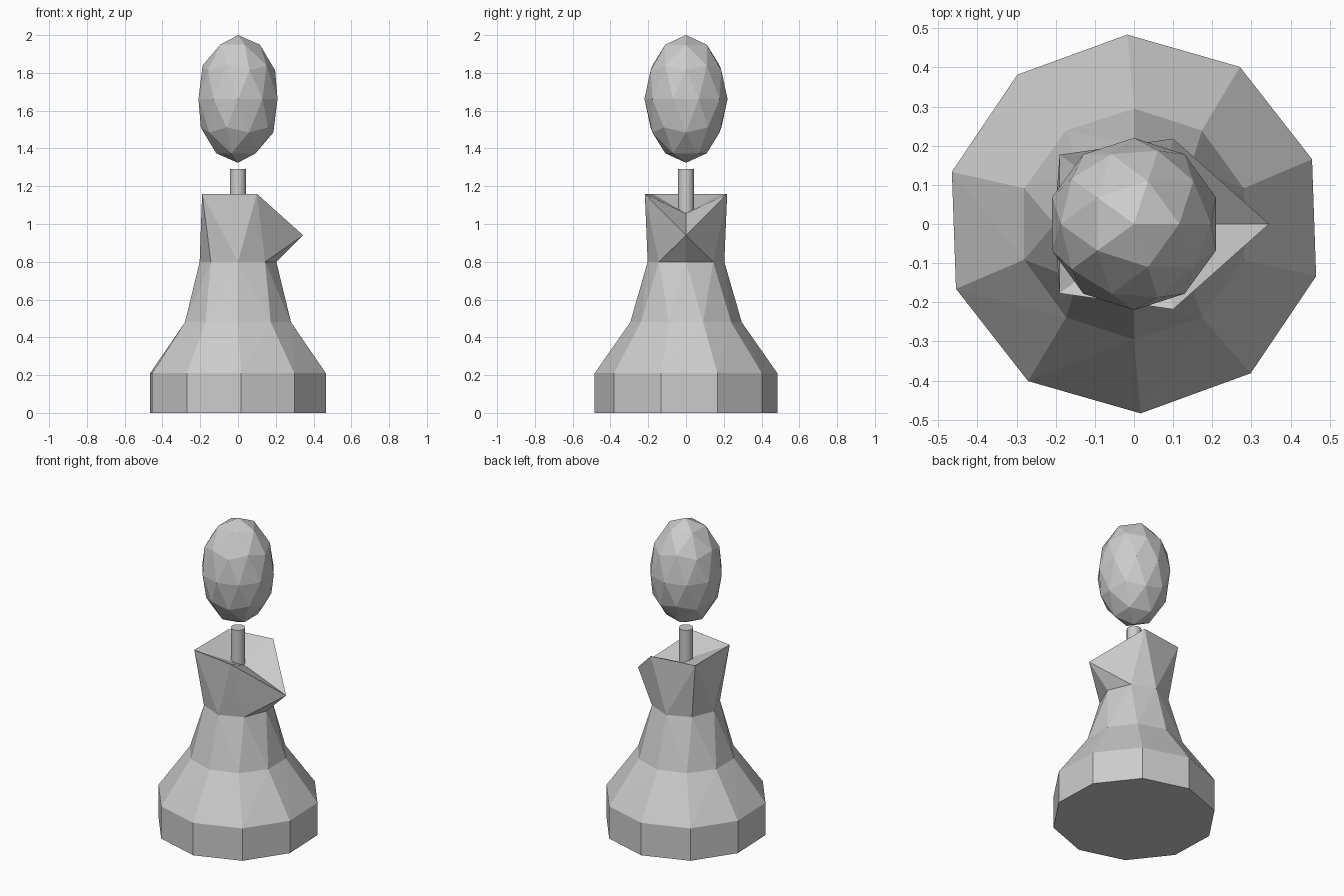
import bpy, bmesh
from math import cos, sin, radians

if "Cube" in bpy.data.objects:
    bpy.data.objects.remove(bpy.data.objects["Cube"])


def ring(n, r, z, start):
    return [(r * cos(radians(start + 360 * i / n)),
             r * sin(radians(start + 360 * i / n)), z) for i in range(n)]


def section(bm, points, keep):
    """Skin a convex section between two outlines, dropping unwanted caps."""
    verts = [bm.verts.new(p) for p in points]
    bmesh.ops.convex_hull(bm, input=verts)
    mine = set(verts)
    drop = [f for f in bm.faces if f.verts[0] in mine and not keep([v.co.z for v in f.verts])]
    bmesh.ops.delete(bm, geom=drop, context='FACES')


def no_caps(zs):
    return max(zs) - min(zs) > 0.01


def finish(bm, name):
    bmesh.ops.remove_doubles(bm, verts=bm.verts[:], dist=0.0005)
    me = bpy.data.meshes.new(name)
    bm.to_mesh(me)
    bm.free()
    ob = bpy.data.objects.new(name, me)
    bpy.context.collection.objects.link(ob)
    return ob


# base: ten-sided plinth and sloping skirt
bm = bmesh.new()
low, mid = ring(10, 0.484, 0, 20), ring(10, 0.484, 0.21, 20)
waist = ring(10, 0.295, 0.48, 18)
section(bm, low + mid, lambda zs: max(zs) < 0.01 or no_caps(zs))
section(bm, mid + waist, no_caps)
finish(bm, "base")

# torso: tapers to an eight-sided collar
collar = ring(8, 0.203, 0.80, 0)
bm = bmesh.new()
section(bm, waist + collar, no_caps)

# shoulders: four corners and a pointed front, with a sunken top
tip, dip = (0.345, 0, 0.94), (0.05, 0, 1.055)
corners = [(-0.19, 0.177, 1.16), (-0.19, -0.177, 1.16),
           (0.10, -0.218, 1.16), tip, (0.10, 0.218, 1.16)]
section(bm, collar + corners, lambda zs: min(zs) < 0.9 and no_caps(zs))
top = [bm.verts.new(p) for p in corners]
centre = bm.verts.new(dip)
for i in range(5):
    bm.faces.new((top[i], top[(i + 1) % 5], centre))
finish(bm, "torso")

# neck post
bpy.ops.mesh.primitive_cylinder_add(vertices=16, radius=0.043, depth=0.26, location=(0, 0, 1.16))
bpy.context.object.name = "neck"
bpy.ops.object.shade_smooth_by_angle()

# faceted egg-shaped head
bpy.ops.mesh.primitive_ico_sphere_add(subdivisions=2, radius=1, location=(0, 0, 1.662))
head = bpy.context.object
head.name = "head"
head.scale = (0.22, 0.22, 0.338)
